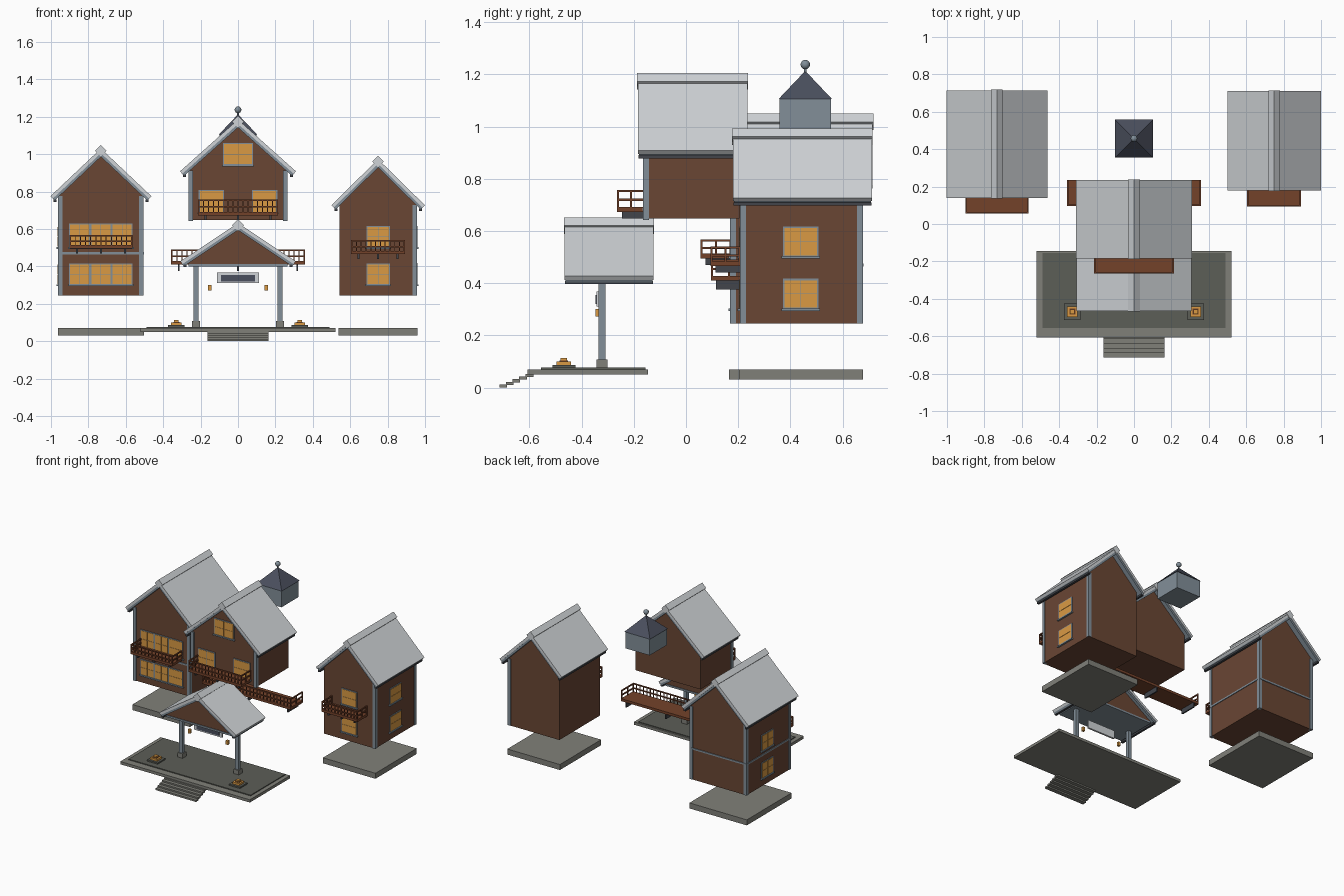
import bpy, bmesh, math
from mathutils import Matrix, Vector

if "Cube" in bpy.data.objects:
    bpy.data.objects.remove(bpy.data.objects["Cube"])


def material(name, r, g, b):
    lin = [(c / 255 / 12.92 if c < 11 else ((c / 255 + 0.055) / 1.055) ** 2.4) for c in (r, g, b)]
    m = bpy.data.materials.new(name)
    m.use_nodes = True
    m.diffuse_color = (*lin, 1)
    m.node_tree.nodes["Principled BSDF"].inputs["Base Color"].default_value = (*lin, 1)
    return m


TIMBER = material("brown timber", 106, 70, 52)
RAIL = material("red brown wood", 116, 66, 42)
ROOF = material("pale grey roof", 208, 212, 215)
SLATE = material("blue grey trim", 130, 143, 153)
DARK = material("dark eave grey", 66, 69, 75)
SPIRE = material("dark slate roof", 74, 79, 93)
STONE = material("grey stone", 128, 128, 121)
PAVING = material("dark paving", 92, 94, 87)
GLOW = material("amber glass", 218, 154, 68)


def finish(name, bm, mat):
    bmesh.ops.recalc_face_normals(bm, faces=bm.faces)
    me = bpy.data.meshes.new(name)
    bm.to_mesh(me)
    bm.free()
    me.materials.append(mat)
    ob = bpy.data.objects.new(name, me)
    bpy.context.collection.objects.link(ob)
    return ob


def add_box(bm, x0, x1, y0, y1, z0, z1):
    mat = Matrix.Translation(((x0 + x1) / 2, (y0 + y1) / 2, (z0 + z1) / 2))
    mat = mat @ Matrix.Diagonal((abs(x1 - x0), abs(y1 - y0), z1 - z0, 1))
    bmesh.ops.create_cube(bm, size=1, matrix=mat)


def boxes(name, mat, *items):
    bm = bmesh.new()
    for it in items:
        add_box(bm, *it)
    return finish(name, bm, mat)


def prism(name, mat, points, y0, y1):
    """Extrude an x-z outline along y."""
    bm = bmesh.new()
    face = bm.faces.new([bm.verts.new((x, y0, z)) for x, z in points])
    ext = bmesh.ops.extrude_face_region(bm, geom=[face])
    bmesh.ops.translate(bm, vec=(0, y1 - y0, 0),
                        verts=[v for v in ext["geom"] if isinstance(v, bmesh.types.BMVert)])
    return finish(name, bm, mat)


def gable_roof(name, cx, half, apex, eave, y0, y1):
    """Pale slab, trim layer, gutters and a diamond ridge cap."""
    ang = math.atan2(apex - eave, half)
    sn, cs = math.sin(ang), math.cos(ang)

    def chevron(part, mat, t0, t1, a, b):
        def line(t):
            return [(cx - half + t * sn, eave - t * cs), (cx, apex - t / cs),
                    (cx + half - t * sn, eave - t * cs)]
        prism(f"{name}_{part}", mat, line(t0) + line(t1)[::-1], a, b)

    chevron("roof", ROOF, 0, 0.018, y0, y1)
    chevron("roof_trim", SLATE, 0.018, 0.032, y0 + 0.003, y1 - 0.003)
    gx, gz = half - 0.024, eave - 0.03
    boxes(f"{name}_gutters", DARK, *[(cx + s * gx - 0.008, cx + s * gx + 0.008,
                                      y0 + 0.002, y1 - 0.002, gz, gz + 0.012) for s in (-1, 1)])
    r, c = 0.031, apex - 0.012
    prism(f"{name}_ridge_cap", ROOF, [(cx - r, c), (cx, c + r), (cx + r, c), (cx, c - r)],
          y0 - 0.003, y1 + 0.003)


def gable_walls(name, cx, hw, z0, y0, y1, half, apex, eave):
    slope = (apex - eave) / half
    top = apex - 0.03 * math.hypot(1, slope)
    side = top - slope * hw
    prism(f"{name}_walls", TIMBER, [(cx - hw, z0), (cx + hw, z0), (cx + hw, side),
                                    (cx, top), (cx - hw, side)], y0, y1)
    return side


def corner_posts(name, corners, z0, z1):
    w = 0.012
    boxes(f"{name}_corner_posts", SLATE,
          *[(x - w, x + w, y - w, y + w, z0, z1) for x, y in corners])


def window(name, mid, half, z0, z1, wall, axis="y", sign=-1, units=1):
    """Trim plate with rows of panes, on a wall facing along the axis."""
    def plate(a0, a1, b0, b1, depth):
        lo, hi = sorted((wall - sign * 0.002, wall + sign * depth))
        return (a0, a1, lo, hi, b0, b1) if axis == "y" else (lo, hi, a0, a1, b0, b1)

    boxes(f"{name}_frame", SLATE, plate(mid - half, mid + half, z0, z1, 0.005),
          plate(mid - half - 0.006, mid + half + 0.006, z0 - 0.006, z0 + 0.003, 0.012))
    panes, unit = [], 2 * half / units
    pw, ph = (unit - 0.014) / 2, (z1 - z0 - 0.014) / 2
    for u in range(units):
        for i in (0, 1):
            for j in (0, 1):
                a = mid - half + u * unit + 0.006 + i * (pw + 0.002)
                b = z0 + 0.006 + j * (ph + 0.002)
                panes.append(plate(a, a + pw, b, b + ph, 0.007))
    boxes(f"{name}_panes", GLOW, *panes)


def balcony(name, x0, x1, y0, y1, z0, z1, drop=0.025):
    """Deck, two rails on three sides, balusters and brackets."""
    boxes(f"{name}_deck", RAIL, (x0, x1, y0, y1, z0, z0 + 0.018))
    t, parts = 0.008, []
    for z in (z1 - t, z0 + 0.6 * (z1 - z0) - t):
        parts += [(x0, x1, y0, y0 + t, z, z + t)]
        parts += [(x, x + t, y0, y1, z, z + t) for x in (x0, x1 - t)]
    n = round((x1 - x0) / 0.027)
    for i in range(n + 1):
        x = x0 + (x1 - x0 - 0.005) * i / n
        parts.append((x, x + 0.005, y0 + 0.001, y0 + 0.006, z0, z1))
    for x in (x0, x1 - t):
        for k in (0, 0.5, 1):
            y = y0 + k * (y1 - y0 - t)
            parts.append((x, x + t, y, y + t, z0, z1))
    boxes(f"{name}_railing", RAIL, *parts)
    boxes(f"{name}_brackets", DARK, *[(x - 0.005, x + 0.005, y0 + 0.02, y1, z0 - drop, z0)
                                      for x in (x0 + 0.04, (x0 + x1) / 2, x1 - 0.04)])


# Large side house (model's right)
big = dict(half=0.27, apex=1.03, eave=0.775)
cx, hw = -0.733, 0.225
top = gable_walls("right_house", cx, hw, 0.245, 0.175, 0.675, **big)
gable_roof("right_house", cx, y0=0.14, y1=0.715, **big)
corner_posts("right_house", [(cx + s * (hw - 0.008), y) for s in (-1, 1) for y in (0.18, 0.667)], 0.245, top)
boxes("right_house_belt", SLATE, (cx - hw - 0.005, cx + hw + 0.005, 0.17, 0.68, 0.464, 0.476))
window("right_house_lower_window", cx, 0.17, 0.3, 0.415, 0.175, units=3)
window("right_house_upper_window", cx, 0.17, 0.5, 0.63, 0.175, units=3)
balcony("right_house_balcony", -0.9, -0.565, 0.055, 0.175, 0.495, 0.567)
boxes("right_house_base", STONE, (-0.963, -0.502, 0.165, 0.678, 0.03, 0.07))

# Small side house (model's left)
small = dict(half=0.25, apex=0.973, eave=0.727)
cx, hw = 0.749, 0.205
top = gable_walls("left_house", cx, hw, 0.245, 0.21, 0.675, **small)
gable_roof("left_house", cx, y0=0.18, y1=0.712, **small)
corner_posts("left_house", [(cx + hw - 0.008, y) for y in (0.218, 0.667)], 0.245, top)
window("left_house_lower_window", cx, 0.063, 0.3, 0.415, 0.21)
window("left_house_upper_window", cx, 0.063, 0.5, 0.617, 0.21)
balcony("left_house_balcony", 0.605, 0.892, 0.093, 0.21, 0.465, 0.54)
boxes("left_house_base", STONE, (0.538, 0.96, 0.205, 0.678, 0.03, 0.07))

# Outer side windows
for label, wall, sign in (("left_house", 0.954, 1), ("right_house", -0.958, -1)):
    for floor, z in (("lower", 0.3), ("upper", 0.5)):
        window(f"{label}_{floor}_side_window", 0.44, 0.068, z, z + 0.117, wall, "x", sign)

# Middle upper house
mid = dict(half=0.31, apex=1.185, eave=0.908)
top = gable_walls("middle_house", 0, 0.26, 0.648, -0.155, 0.205, **mid)
gable_roof("middle_house", 0, y0=-0.184, y1=0.235, **mid)
corner_posts("middle_house", [(s * 0.252, -0.153) for s in (-1, 1)], 0.642, top)
window("middle_house_gable_window", 0, 0.08, 0.94, 1.06, -0.155)
for label, s in (("left", 1), ("right", -1)):
    window(f"middle_house_{label}_window", s * 0.142, 0.068, 0.685, 0.808, -0.155)
balcony("middle_house_balcony", -0.213, 0.213, -0.265, -0.155, 0.673, 0.757)

# Rear walkway
balcony("walkway", -0.357, 0.357, 0.095, 0.235, 0.41, 0.49, 0.035)

# Bell tower with pyramid roof and ball finial
boxes("tower_body", SLATE, (-0.098, 0.098, 0.358, 0.556, 0.985, 1.105))
bm = bmesh.new()
bmesh.ops.create_cone(bm, cap_ends=True, segments=4, radius1=0.145, radius2=0, depth=0.108,
                      matrix=Matrix.Translation((0, 0.457, 1.159)) @ Matrix.Rotation(math.pi / 4, 4, "Z"))
finish("tower_roof", bm, SPIRE)
bm = bmesh.new()
bmesh.ops.create_cone(bm, cap_ends=True, segments=8, radius1=0.005, radius2=0.005, depth=0.04,
                      matrix=Matrix.Translation((0, 0.457, 1.215)))
bmesh.ops.create_uvsphere(bm, u_segments=16, v_segments=10, radius=0.018,
                          matrix=Matrix.Translation((0, 0.457, 1.237)))
ball = finish("tower_finial", bm, SLATE)
ball.data.shade_smooth()

# Entrance porch
porch = dict(half=0.308, apex=0.632, eave=0.427)
gable_walls("porch_pediment", 0, 0.265, 0.412, -0.44, -0.15, **porch)
gable_roof("porch", 0, y0=-0.465, y1=-0.125, **porch)
boxes("porch_ceiling", SLATE, (-0.265, 0.265, -0.445, -0.145, 0.4, 0.413))
boxes("porch_posts", SLATE, *[(s * 0.225 - 0.013, s * 0.225 + 0.013, -0.335, -0.309, 0.075, 0.4)
                              for s in (-1, 1)])
boxes("porch_post_feet", STONE, *[(s * 0.225 - 0.021, s * 0.225 + 0.021, -0.343, -0.301, 0.075, 0.108)
                                  for s in (-1, 1)])
boxes("sign_board", ROOF, (-0.112, 0.112, -0.343, -0.33, 0.31, 0.368))
boxes("sign_panel", SPIRE, (-0.09, 0.09, -0.347, -0.34, 0.32, 0.355))
boxes("hanging_lanterns", GLOW, *[(s * 0.152 - 0.009, s * 0.152 + 0.009, -0.346, -0.328, 0.272, 0.3)
                                  for s in (-1, 1)])

# Terrace, steps and floor lamps
boxes("terrace", STONE, (-0.52, 0.52, -0.607, -0.145, 0.05, 0.07))
boxes("terrace_paving", PAVING, (-0.49, 0.49, -0.555, -0.155, 0.068, 0.076))
boxes("steps", STONE, *[(-0.163, 0.163, -0.715 + 0.025 * i, -0.685 + 0.025 * i,
                         0.01 * i, 0.01 * i + 0.012) for i in range(5)])
for part, mat, r, z0, z1 in (("lamp_bases", PAVING, 0.044, 0.075, 0.086),
                             ("lamp_bodies", GLOW, 0.028, 0.086, 0.1),
                             ("lamp_collars", RAIL, 0.016, 0.1, 0.103),
                             ("lamp_tops", GLOW, 0.012, 0.1, 0.113)):
    boxes(part, mat, *[(s * 0.33 - r, s * 0.33 + r, -0.468 - r, -0.468 + r, z0, z1) for s in (-1, 1)])
